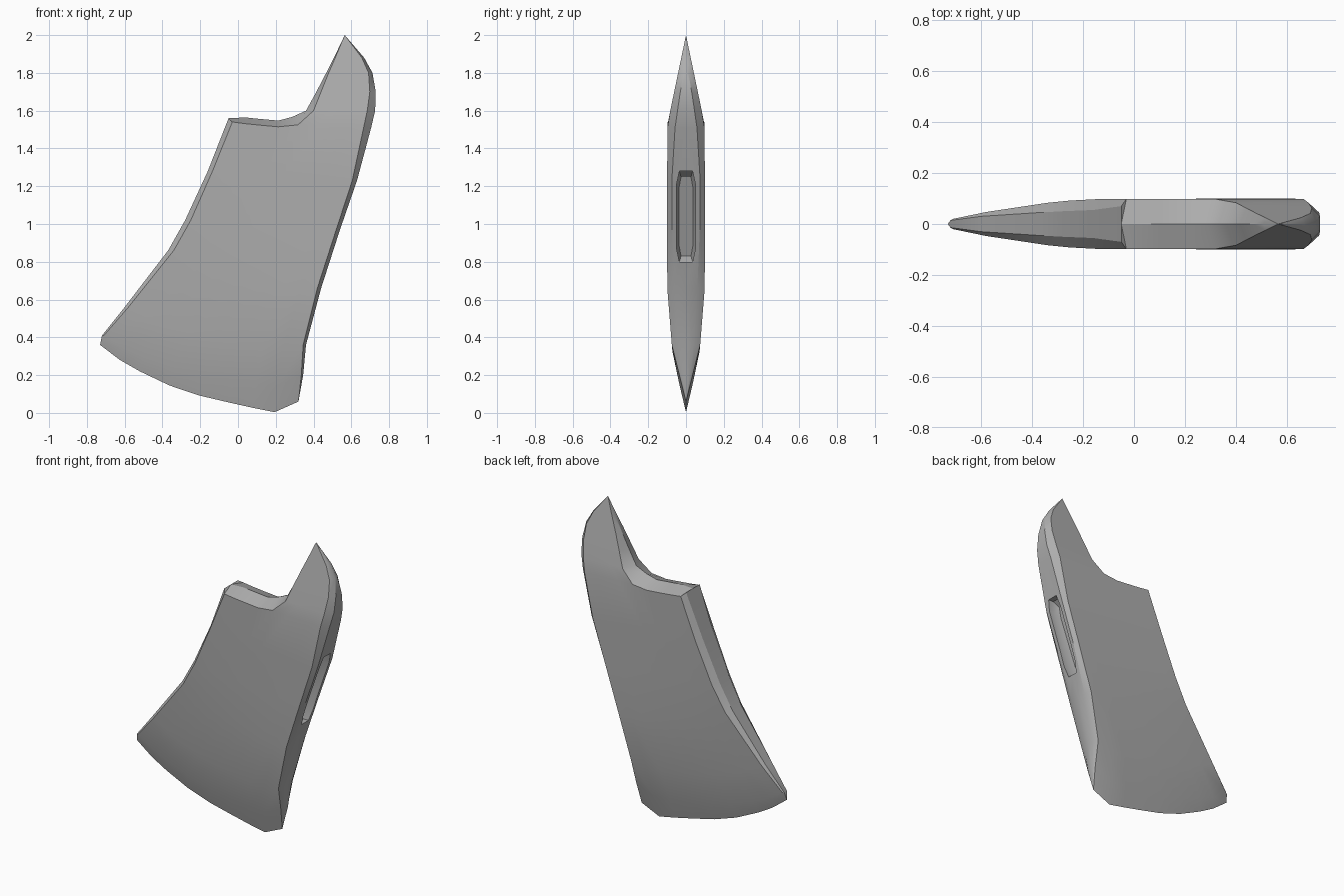
import bpy, bmesh
from mathutils import Vector

if "Cube" in bpy.data.objects:
    bpy.data.objects.remove(bpy.data.objects["Cube"], do_unlink=True)

steel = bpy.data.materials.new("grey steel")
steel.use_nodes = True
grey = (0.42, 0.42, 0.42, 1)
steel.diffuse_color = grey
steel.node_tree.nodes["Principled BSDF"].inputs["Base Color"].default_value = grey


def lerp(a, b, t):
    return a + (b - a) * t


def make_object(name, bm):
    bmesh.ops.remove_doubles(bm, verts=bm.verts, dist=0.0008)
    bmesh.ops.recalc_face_normals(bm, faces=bm.faces)
    mesh = bpy.data.meshes.new(name)
    bm.to_mesh(mesh)
    bm.free()
    obj = bpy.data.objects.new(name, mesh)
    bpy.context.collection.objects.link(obj)
    mesh.materials.append(steel)
    return obj


# Columns across the cheek and the bow of the cutting edge at each column
COLS = (0, .1, .2, .35, .5, .65, .77, .88, 1)
BOW = (0, .05, .08, .11, .118, .11, .102, .092, 0)
NOTCH = 4

# front edge x, z; spine x, z; half thickness front, spine; half flat front, spine; bow; bevels
BLADE = [
    (-.73, .36, .32, .06, 0, 0, 0, 0, 1, 0, 0),
    (-.72, .41, .345, .20, .02, .035, .014, .022, .9, .01, .01),
    (-.60, .56, .36, .36, .047, .075, .03, .04, .65, .02, .015),
    (-.37, .86, .44, .66, .083, .099, .045, .06, .25, .03, .02),
    (-.28, 1.02, .54, .97, .092, .1, .05, .073, .1, .03, .02),
    (-.16, 1.28, .63, 1.23, .098, .1, .055, .075, 0, .025, .025),
    (-.05, 1.54, .705, 1.51, .098, .098, .07, .058, 0, .02, .04),
]
# horn: notch-side x, ridge x, spine x, z, half flat of the spine
HORN = [
    (.40, .36, .726, 1.60, .045),
    (.44, .415, .729, 1.70, .03),
    (.48, .467, .712, 1.80, .013),
    (.515, .508, .668, 1.88, 0),
    (.565, .565, .566, 2.0, 0),
]


def blade_row(bm, row):
    lx, lz, rx, rz, tl, tr, fl, fr, bow, cl, cr = row
    pts = [(lx, 0, lz), (lx, fl, lz)]
    for u, b in zip(COLS, BOW):
        pts.append((lerp(lx + cl, rx - cr, u), lerp(tl, tr, u), lerp(lz, rz, u) - bow * b))
    pts += [(rx, fr, rz), (rx, 0, rz)]
    return [bm.verts.new(p) for p in pts]


def horn_row(bm, row):
    sx, ridge, rx, z, fr = row
    t = .1 * (2 - z) / .48
    pts = [(ridge, 0, z)]
    for u in COLS[NOTCH:]:
        u = (u - COLS[NOTCH]) / (1 - COLS[NOTCH])
        pts.append((lerp(sx, rx - .5 * t, u), t, z))
    pts += [(rx, fr, z), (rx, 0, z)]
    return [bm.verts.new(p) for p in pts]


def bridge(bm, a, b):
    for i in range(len(a) - 1):
        bm.faces.new((a[i], a[i + 1], b[i + 1], b[i]))


# Half of the head: cheek, front edge and spine
bm = bmesh.new()
rows = [blade_row(bm, r) for r in BLADE]
for a, b in zip(rows, rows[1:]):
    bridge(bm, a, b)

# Crowned top between front edge and notch
top = rows[-1]
for v in top[:2]:
    v.co.z += .02
side = top[2:3 + NOTCH]
for v, dz in zip(side, (0, -.006, -.01, -.015, 0)):
    v.co.z += dz
crown = [top[0]]
for i, v in enumerate(side[1:]):
    last = i == NOTCH - 1
    crown.append(bm.verts.new((v.co.x - (.03 if last else 0), 0, v.co.z + (.042 if last else .033))))
bm.faces.new((top[0], top[1], side[0]))
bridge(bm, side, crown)

# Horn rising from the notch
previous = [crown[-1]] + top[2 + NOTCH:]
for r in HORN:
    current = horn_row(bm, r)
    bridge(bm, previous, current)
    previous = current

# Mirror the half to the other cheek
copy = bmesh.ops.duplicate(bm, geom=bm.verts[:] + bm.edges[:] + bm.faces[:])["geom"]
for v in copy:
    if isinstance(v, bmesh.types.BMVert):
        v.co.y *= -1
bmesh.ops.remove_doubles(bm, verts=bm.verts, dist=0.0008)
bmesh.ops.dissolve_degenerate(bm, dist=0.0005, edges=bm.edges)
# Drop the zero-area leftovers along the cutting edge
flat = [f for f in bm.faces if all(abs(v.co.y) < 1e-5 for v in f.verts)]
bmesh.ops.delete(bm, geom=flat, context="FACES")
head = make_object("axe_head", bm)

# Elongated handle slot in the spine
bm = bmesh.new()
outline = [(-.035, -.24), (.035, -.24), (.05, -.17), (.05, .17), (.035, .24),
           (-.035, .24), (-.05, .17), (-.05, -.17)]
rings = []
for depth, shrink in ((.15, 1), (-.04, 1), (-.08, .75)):
    rings.append([bm.verts.new(Vector((.568 + h * .33 + depth, y * shrink, 1.04 + h * lerp(1, shrink, .5))))
                  for y, h in outline])
for a, b in zip(rings, rings[1:]):
    bridge(bm, a + a[:1], b + b[:1])
bm.faces.new(rings[0])
bm.faces.new(rings[-1])
cutter = make_object("slot_cutter", bm)
cutter.hide_render = True

mod = head.modifiers.new("slot", "BOOLEAN")
mod.object = cutter
mod.operation = "DIFFERENCE"
mod.solver = "EXACT"
bpy.context.view_layer.objects.active = head
for o in bpy.context.selected_objects:
    o.select_set(False)
head.select_set(True)
bpy.ops.object.modifier_apply(modifier=mod.name)
bpy.data.objects.remove(cutter, do_unlink=True)
bpy.ops.object.shade_smooth_by_angle(angle=0.5)
